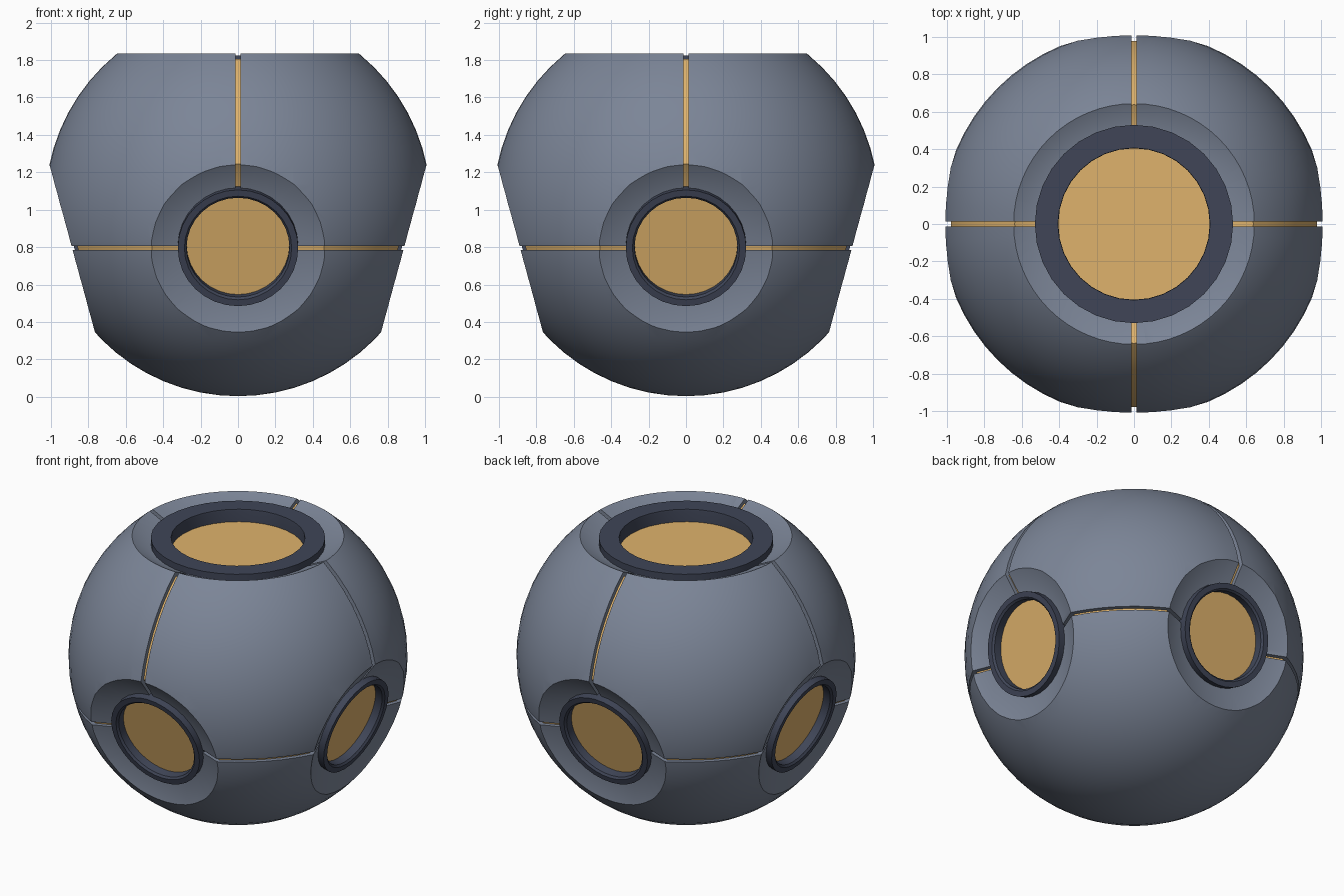
import bpy, bmesh
from math import radians, cos, sin, pi
from mathutils import Matrix, Vector

if "Cube" in bpy.data.objects:
    bpy.data.objects.remove(bpy.data.objects["Cube"])

R, CZ, SEAM_Z = 1.03, 1.033, 0.795


def material(name, rgb):
    m = bpy.data.materials.new(name)
    m.diffuse_color = (*rgb, 1)
    m.use_nodes = True
    m.node_tree.nodes["Principled BSDF"].inputs["Base Color"].default_value = m.diffuse_color
    return m


SHELL = material("shell_blue_grey", (0.2, 0.235, 0.31))
DARK = material("dark_trim", (0.05, 0.06, 0.095))
GOLD = material("gold", (0.74, 0.45, 0.15))


def make(name, bm, mat=None, matrix=Matrix()):
    bmesh.ops.remove_doubles(bm, verts=bm.verts, dist=1e-5)
    bmesh.ops.recalc_face_normals(bm, faces=bm.faces)
    bm.transform(matrix)
    me = bpy.data.meshes.new(name)
    bm.to_mesh(me)
    bm.free()
    ob = bpy.data.objects.new(name, me)
    bpy.context.collection.objects.link(ob)
    if mat:
        me.materials.append(mat)
    return ob


def lathe(name, profile, mat, matrix, n=32, closed=False):
    """Revolve (radius, height) points about the local z axis."""
    bm = bmesh.new()
    rings = []
    for r, h in profile:
        if r == 0:
            rings.append([bm.verts.new((0, 0, h))] * n)
        else:
            rings.append([bm.verts.new((r * cos(2 * pi * i / n), r * sin(2 * pi * i / n), h))
                          for i in range(n)])
    pairs = list(zip(rings, rings[1:])) + ([(rings[-1], rings[0])] if closed else [])
    for a, b in pairs:
        for i in range(n):
            j = (i + 1) % n
            bm.faces.new(dict.fromkeys((a[i], a[j], b[j], b[i])))
    return make(name, bm, mat, matrix)


def sphere(name, radius, mat):
    bm = bmesh.new()
    bmesh.ops.create_uvsphere(bm, u_segments=64, v_segments=32, radius=radius)
    return make(name, bm, mat, Matrix.Translation((0, 0, CZ)))


def box(name, lo, hi):
    lo, hi = Vector(lo), Vector(hi)
    bm = bmesh.new()
    bmesh.ops.create_cube(bm, size=1)
    return make(name, bm, None, Matrix.Translation((lo + hi) / 2) @ Matrix.Diagonal((*(hi - lo), 1)))


def cut(ob, cutter):
    bpy.context.view_layer.objects.active = ob
    mod = ob.modifiers.new("cut", "BOOLEAN")
    mod.operation, mod.solver, mod.object = "DIFFERENCE", "EXACT", cutter
    bpy.ops.object.modifier_apply(modifier=mod.name)
    bpy.data.objects.remove(cutter, do_unlink=True)


def smooth(ob):
    bpy.ops.object.select_all(action="DESELECT")
    ob.select_set(True)
    bpy.context.view_layer.objects.active = ob
    bpy.ops.object.shade_smooth_by_angle(angle=radians(30))


shell = sphere("outer_shell", R, SHELL)
core = sphere("gold_core", R - 0.028, GOLD)

# Ports: one on top, four around the sides tilted 15 degrees downward
centre = Matrix.Translation((0, 0, CZ))
# rim radius, rim height, ring outer radius, ring inner radius, disc depth below rim
TOP = (0.645, 0.804, 0.53, 0.405, 0.095)
SIDE = (0.465, 0.919, 0.322, 0.275, 0.075)
ports = [("top", centre, TOP)]
for k, side in enumerate(("front", "right", "back", "left")):
    ports.append((side, centre @ Matrix.Rotation(k * pi / 2, 4, "Z")
                  @ Matrix.Rotation(radians(105.2), 4, "X"), SIDE))

for name, mx, (rim, h, ro, ri, depth) in ports:
    floor = h - 0.055
    slope = 0.055 / (rim - ro)
    mid = (ro + ri) / 2
    base = h - depth - 0.05
    dish = [(0, base), (mid, base), (mid, floor), (ro, floor),
            (rim + 0.15, h + 0.15 * slope), (rim + 0.15, 1.3), (0, 1.3)]
    cut(shell, lathe("dish_cutter", dish, None, mx, 64))
    cut(core, lathe("core_cutter", dish, None, mx @ Matrix.Translation((0, 0, -0.028)), 64))
    # Collar with a small inner chamfer
    t = h - 0.012
    c = 0.0 if name == "top" else 0.01
    collar = [(ro, base), (ro, t), (ri + c + 0.002, t), (ri, t - 0.012), (ri, base)]
    smooth(lathe(name + "_port_ring", collar, DARK, mx, 32, True))
    # Recessed gold disc
    d = h - depth
    smooth(lathe(name + "_port_disc", [(0, d - 0.03), (ri + 0.004, d - 0.03), (ri + 0.004, d), (0, d)],
                 GOLD, mx))

# Panel seams: two upright planes above the side ports, one level plane through them
w = 0.014
cut(shell, box("seam_x", (-w, -1.3, SEAM_Z), (w, 1.3, 2.3)))
cut(shell, box("seam_y", (-1.3, -w, SEAM_Z), (1.3, w, 2.3)))
cut(shell, box("seam_z", (-1.3, -1.3, SEAM_Z - 0.011), (1.3, 1.3, SEAM_Z + 0.011)))
smooth(shell)
smooth(core)
